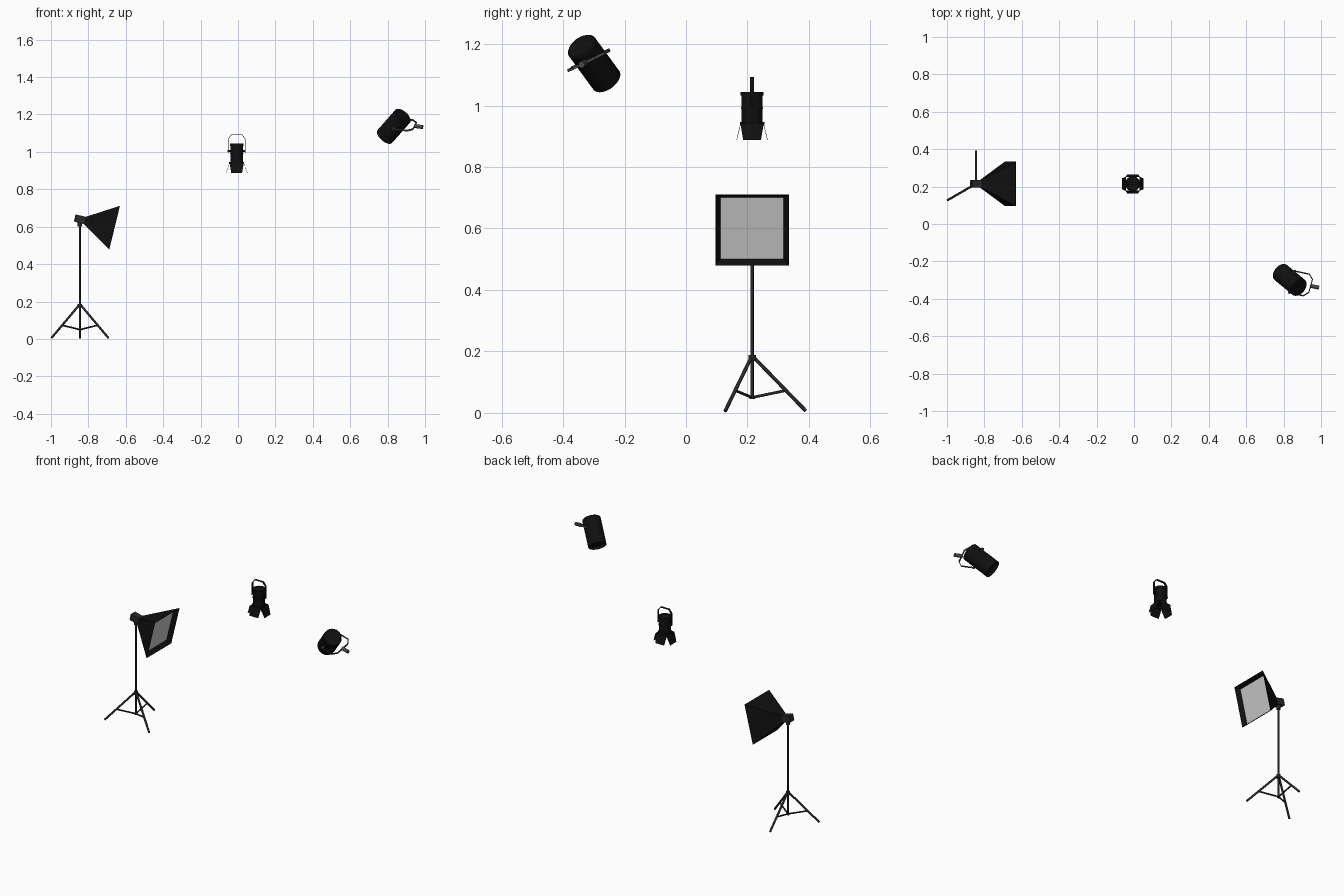
import bpy, bmesh, math
from mathutils import Vector as V

if "Cube" in bpy.data.objects:
    bpy.data.objects.remove(bpy.data.objects["Cube"])


def mat(name, v):
    m = bpy.data.materials.new(name)
    m.diffuse_color = (v, v, v, 1)
    m.use_nodes = True
    m.node_tree.nodes["Principled BSDF"].inputs["Base Color"].default_value = m.diffuse_color
    return m


BLACK = mat("matte_black", 0.005)
DARK = mat("dark_metal", 0.022)
GREY = mat("grey_metal", 0.075)
CLOTH = mat("diffuser_cloth", 0.6)


def finish(name, bm, m, thick=0):
    bmesh.ops.recalc_face_normals(bm, faces=bm.faces)
    me = bpy.data.meshes.new(name)
    bm.to_mesh(me)
    bm.free()
    me.materials.append(m)
    o = bpy.data.objects.new(name, me)
    bpy.context.collection.objects.link(o)
    if thick:
        s = o.modifiers.new("thickness", 'SOLIDIFY')
        s.thickness, s.offset = thick, 0
    return o


def lathe(name, start, axis, profile, m, n=32):
    """Spin (radius, distance) points round an axis; both ends are capped."""
    start, q = V(start), V(axis).to_track_quat('Z', 'Y')
    bm = bmesh.new()
    rings = [[bm.verts.new(start + q @ V((r * math.cos(2 * math.pi * i / n),
                                          r * math.sin(2 * math.pi * i / n), h)))
              for i in range(n)] for r, h in profile]
    for a, b in zip(rings, rings[1:]):
        for i in range(n):
            j = (i + 1) % n
            bm.faces.new((a[i], a[j], b[j], b[i]))
    bm.faces.new(rings[0])
    bm.faces.new(rings[-1])
    o = finish(name, bm, m)
    bpy.ops.object.select_all(action='DESELECT')
    o.select_set(True)
    bpy.context.view_layer.objects.active = o
    bpy.ops.object.shade_smooth_by_angle(angle=math.radians(35))
    return o


def rod(name, a, b, r, m, n=12):
    a, b = V(a), V(b)
    return lathe(name, a, b - a, [(r, 0), (r, (b - a).length)], m, n)


def strip(name, pts, side, m, thick):
    """Flat bar that follows a path."""
    bm = bmesh.new()
    rows = [[bm.verts.new(p + side * s) for s in (-1, 1)] for p in pts]
    for a, b in zip(rows, rows[1:]):
        bm.faces.new((a[0], a[1], b[1], b[0]))
    return finish(name, bm, m, thick)


def loft(name, loops, m, caps=False, thick=0):
    bm = bmesh.new()
    vs = [[bm.verts.new(p) for p in l] for l in loops]
    for a, b in zip(vs, vs[1:]):
        for i in range(4):
            j = (i + 1) % 4
            bm.faces.new((a[i], a[j], b[j], b[i]))
    if caps:
        bm.faces.new(vs[0])
        if len(vs) > 1:
            bm.faces.new(vs[-1])
    return finish(name, bm, m, thick)


# ---- Softbox on tripod ----
T = V((-0.845, 0.215, 0))
rod("stand_column", T + V((0, 0, 0.045)), T + V((0, 0, 0.625)), 0.0055, DARK)
rod("stand_hub", T + V((0, 0, 0.168)), T + V((0, 0, 0.188)), 0.012, DARK, 16)
rod("stand_lower_collar", T + V((0, 0, 0.045)), T + V((0, 0, 0.055)), 0.009, DARK)
rod("head_mount", T + V((0, 0, 0.6)), T + V((0, 0, 0.625)), 0.012, DARK, 16)
for k in range(3):
    a = math.radians(90 + 120 * k)
    d = V((math.cos(a), math.sin(a), 0))
    rod("stand_leg", T + d * 0.008 + V((0, 0, 0.178)), T + d * 0.175 + V((0, 0, 0.006)), 0.006, DARK)
    rod("stand_brace", T + V((0, 0, 0.05)), T + d * 0.11 + V((0, 0, 0.073)), 0.0045, DARK)

ax = V((0.970, 0, -0.236)).normalized()
up = V((0.236, 0, 0.970)).normalized()
C = V((-0.842, 0.215, 0.639))


def square(t, h):
    return [C + ax * t + V((0, sy * h, 0)) + up * (sz * h)
            for sy, sz in ((-1, -1), (1, -1), (1, 1), (-1, 1))]


loft("softbox_head", [square(-0.032, 0.016), square(-0.027, 0.02),
                      square(0.03, 0.02)], DARK, True)
loft("softbox_shell", [square(0.025, 0.02), square(0.187, 0.119)], BLACK, thick=0.002)
loft("softbox_diffuser", [square(0.162, 0.103)], CLOTH, True)

# ---- Can light on the right ----
d = V((-0.58, 0.48, -0.657)).normalized()
P = V((0.834, -0.30, 1.138))
lathe("can_body", P, d, [(0.047, -0.085), (0.052, -0.080), (0.052, 0.085),
                         (0.049, 0.085), (0.049, 0.068)], BLACK, 40)
M = P - d * 0.02
e = V((0.036, 0.116, 0.061))
e = (e - d * e.dot(d)).normalized()
f = V((0.13, -0.018, -0.012))
f = (f - e * f.dot(e)).normalized()
path = [M + e * (u * 0.066) + f * w for u, w in
        ((-1, -0.006), (-1, 0.078), (-0.6, 0.102), (0.6, 0.102), (1, 0.078), (1, -0.006))]
strip("can_yoke", path, e.cross(f) * 0.0045, GREY, 0.004)
for s in (-1, 1):
    rod("can_pivot", M + e * (s * 0.048), M + e * (s * 0.07), 0.006, GREY)
rod("can_yoke_clamp", M + f * 0.1, M + f * 0.147, 0.0105, GREY, 16)

# ---- Hanging spotlight with barn doors ----
S = V((-0.007, 0.215, 0))
lathe("spot_body", S + V((0, 0, 0.938)), (0, 0, 1),
      [(0.030, 0.012), (0.030, 0), (0.040, 0), (0.040, 0.009), (0.034, 0.009),
       (0.034, 0.05), (0.036, 0.05), (0.036, 0.056), (0.034, 0.056), (0.034, 0.094),
       (0.037, 0.094), (0.037, 0.106), (0.030, 0.106), (0.030, 0.102)], BLACK)
doors = bmesh.new()
for k in range(4):
    a = math.pi / 2 * k
    o, s = V((math.cos(a), math.sin(a), 0)), V((-math.sin(a), math.cos(a), 0))
    out = 0.057 if k % 2 == 0 else 0.050
    doors.faces.new([doors.verts.new(S + o * r + s * w + V((0, 0, z))) for r, w, z in
                     ((0.037, -0.038, 0.942), (0.037, 0.038, 0.942),
                      (out, 0.029, 0.888), (out, -0.029, 0.888))])
finish("spot_barn_doors", doors, BLACK, 0.0015)
path = [S + V((x, 0, z)) for x, z in ((-0.045, 0.995), (-0.045, 1.07), (-0.028, 1.092),
                                      (0.028, 1.092), (0.045, 1.07), (0.045, 0.995))]
strip("spot_yoke", path, V((0, 0.0065, 0)), BLACK, 0.003)
for s in (-1, 1):
    rod("spot_pivot", S + V((s * 0.03, 0, 1.005)), S + V((s * 0.048, 0, 1.005)), 0.006, BLACK)
